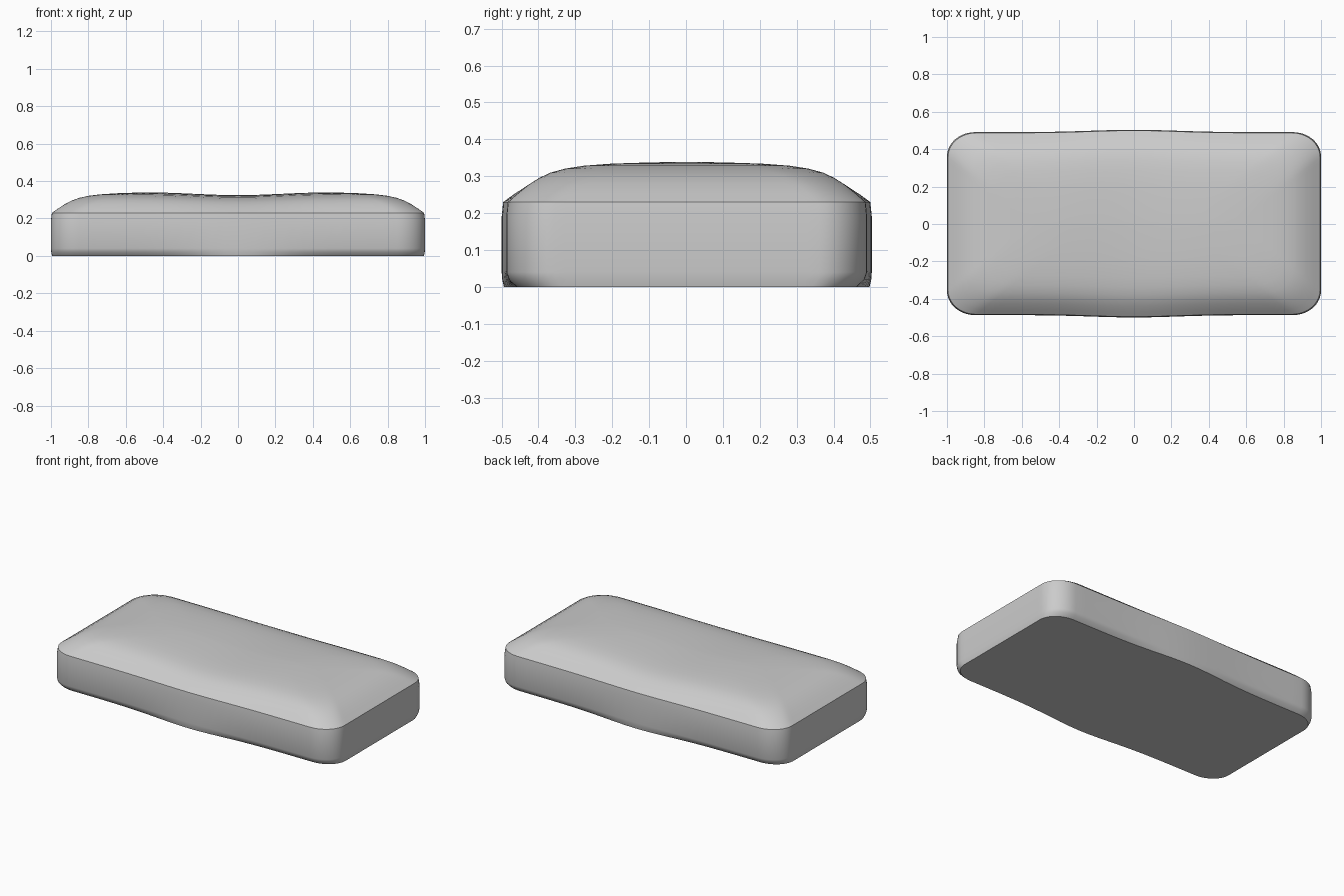
import bpy, bmesh
from math import sin, cos, pi, exp, radians

if "Cube" in bpy.data.objects:
    bpy.data.objects.remove(bpy.data.objects["Cube"])

CORNER, EDGE = 10, 24


def bump(x):
    return exp(-(x / 0.32) ** 2)


def outline(inset_x, inset_y):
    """Rounded rectangle, counter-clockwise, with subdivided sides."""
    hx, hy = 1 - inset_x, max(0.489 - inset_y, 0.0)
    rx, ry = min(0.15, hx), min(0.13, hy)
    rx = min(rx, 0.04 + ry)
    corners = []
    for i, (sx, sy) in enumerate([(1, 1), (-1, 1), (-1, -1), (1, -1)]):
        arc = []
        for k in range(CORNER + 1):
            a = (i + k / CORNER) * pi / 2
            c, s = cos(a), sin(a)
            arc.append((sx * (hx - rx) + rx * c, sy * (hy - ry) + ry * s))
        corners.append(arc)
    pts = []
    for i, arc in enumerate(corners):
        pts += arc
        (x0, y0), (x1, y1) = arc[-1], corners[(i + 1) % 4][0]
        pts += [(x0 + (x1 - x0) * k / EDGE, y0 + (y1 - y0) * k / EDGE)
                for k in range(1, EDGE)]
    # slight bulge in the middle of the long sides
    return [(x, y * (1 + 0.026 * bump(x)) + 0.002) for x, y in pts]


bm = bmesh.new()
rings = []


def add_ring(pts):
    rings.append([bm.verts.new(p) for p in pts])


# underside and walls: the lower edge tucks in away from the middle
for tuck, z in [(1.0, 0.0), (0.25, 0.02), (0.0, 0.04), (0.0, 0.19)]:
    add_ring([(x * (1 - 0.006 * tuck),
               y * (1 - tuck * (0.012 + 0.045 * (1 - bump(x)))), z)
              for x, y in outline(0, 0)])

# crowned top: inset and height, with a shallow dip across the middle
crown = [(0.004, 0.23), (0.03, 0.253), (0.06, 0.277), (0.09, 0.296),
         (0.12, 0.31), (0.16, 0.321), (0.21, 0.329), (0.28, 0.335),
         (0.36, 0.339), (0.43, 0.341), (0.48, 0.342)]
for d, h in crown:
    add_ring([(x, y, h - 0.017 * bump(x) * (h - 0.23) / 0.11)
              for x, y in outline(d * 1.25, d)])

n = len(rings[0])
for a, b in zip(rings, rings[1:]):
    for i in range(n):
        j = (i + 1) % n
        bm.faces.new((a[i], a[j], b[j], b[i]))
bm.faces.new(reversed(rings[0]))

# close the narrow strip on top by bridging the front and back sides
top = rings[-1]
lo, hi = (CORNER + EDGE) * 2 - EDGE // 2, -EDGE // 2
row = [top[(lo + k) % n] for k in range(n)]
for k in range(n // 2 - 1):
    quad = (row[k], row[k + 1], row[n - 2 - k], row[n - 1 - k])
    bm.faces.new(quad)

bmesh.ops.recalc_face_normals(bm, faces=bm.faces)
mesh = bpy.data.meshes.new("cushion")
bm.to_mesh(mesh)
bm.free()
cushion = bpy.data.objects.new("cushion", mesh)
bpy.context.collection.objects.link(cushion)
bpy.context.view_layer.objects.active = cushion
cushion.select_set(True)
bpy.ops.object.shade_smooth_by_angle(angle=radians(32))
